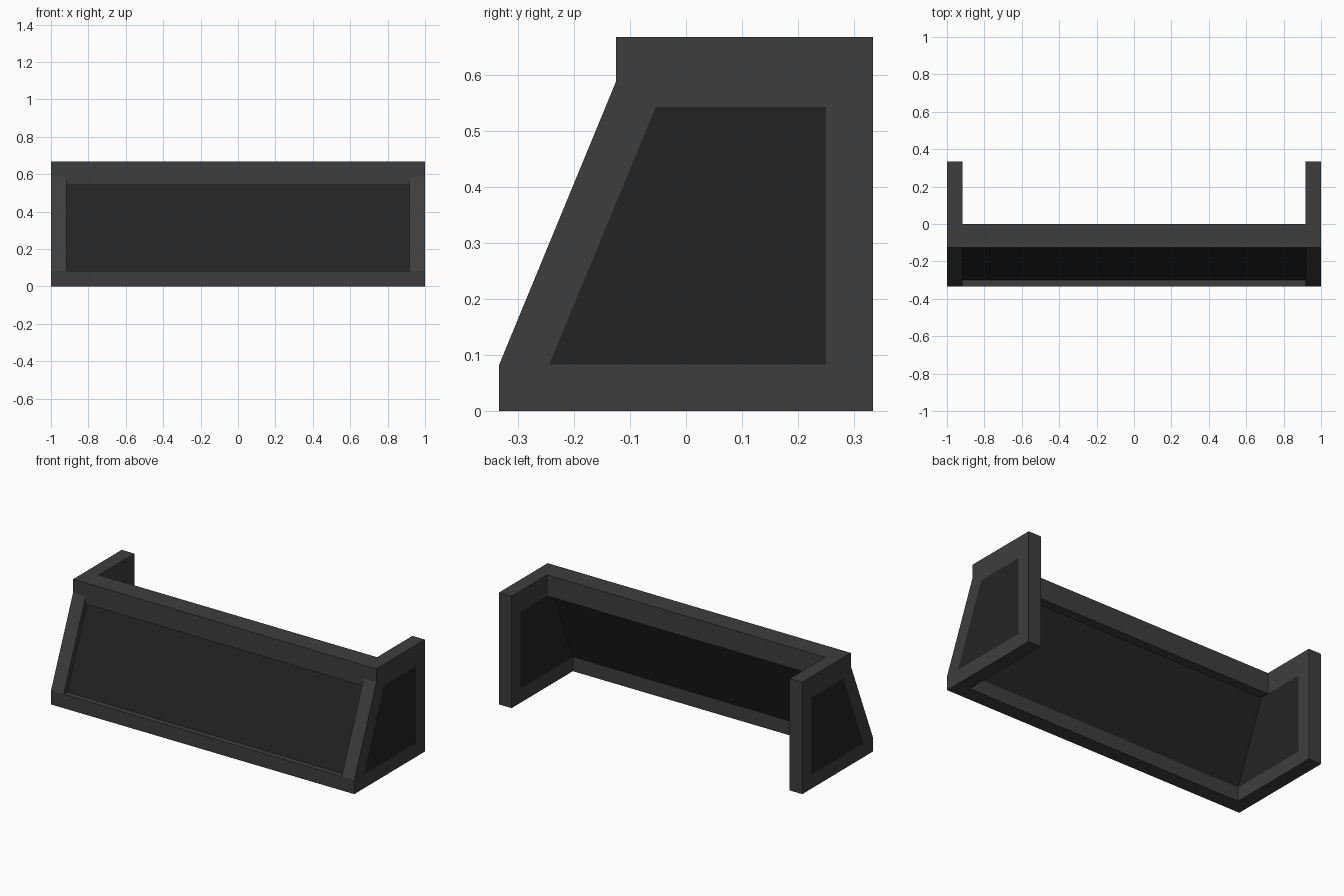
import bpy, bmesh

if "Cube" in bpy.data.objects:
    bpy.data.objects.remove(bpy.data.objects["Cube"])


def material(name, value):
    m = bpy.data.materials.new(name)
    m.diffuse_color = (value, value, value, 1)
    m.use_nodes = True
    m.node_tree.nodes["Principled BSDF"].inputs["Base Color"].default_value = m.diffuse_color
    return m


FRAME = material("charcoal_frame", 0.048)
PANEL = material("black_panel", 0.0175)
INNER_X, OUTER_X = 0.917, 1.0


def finish(name, bm, mats):
    bmesh.ops.recalc_face_normals(bm, faces=bm.faces)
    mesh = bpy.data.meshes.new(name)
    bm.to_mesh(mesh)
    bm.free()
    for m in mats:
        mesh.materials.append(m)
    obj = bpy.data.objects.new(name, mesh)
    bpy.context.collection.objects.link(obj)
    return obj


def prism(name, profile, mat):
    """Extrude a (y, z) profile along x between the two side walls."""
    bm = bmesh.new()
    face = bm.faces.new([bm.verts.new((-INNER_X, y, z)) for y, z in profile])
    ext = bmesh.ops.extrude_face_region(bm, geom=[face])["geom"]
    verts = [g for g in ext if isinstance(g, bmesh.types.BMVert)]
    bmesh.ops.translate(bm, verts=verts, vec=(2 * INNER_X, 0, 0))
    return finish(name, bm, [mat])


def box(name, y0, y1, z0, z1, mat):
    return prism(name, [(y0, z0), (y1, z0), (y1, z1), (y0, z1)], mat)


# Side wall outline and the dark panel framed inside it
OUTLINE = [(-0.333, 0), (0.333, 0), (0.333, 0.667),
           (-0.125, 0.667), (-0.125, 0.587), (-0.333, 0.083)]
INSET = [(-0.244, 0.083), (0.25, 0.083), (0.25, 0.542), (-0.054, 0.542)]
# Outline corner -> nearest inset corner
NEAREST = [0, 1, 2, 3, 3, 0]


def side_wall(name, sign):
    bm = bmesh.new()
    rims = []
    for x in (sign * INNER_X, sign * OUTER_X):
        out = [bm.verts.new((x, y, z)) for y, z in OUTLINE]
        ins = [bm.verts.new((x, y, z)) for y, z in INSET]
        bm.faces.new(ins).material_index = 1
        for i in range(6):
            j = (i + 1) % 6
            a, b = NEAREST[i], NEAREST[j]
            loop = [out[i], out[j], ins[b]]
            if a != b:
                loop.append(ins[a])
            bm.faces.new(loop)
        rims.append(out)
    for i in range(6):
        j = (i + 1) % 6
        bm.faces.new([rims[0][i], rims[0][j], rims[1][j], rims[1][i]])
    return finish(name, bm, [FRAME, PANEL])


side_wall("left_side_wall", -1)
side_wall("right_side_wall", 1)

# Long rails joining the side walls
box("counter_top_rail", -0.125, 0.0, 0.542, 0.667, FRAME)
box("bottom_rail", -0.333, -0.244, 0.0, 0.083, FRAME)

# Sloped front panel, set back from the frame
prism("front_panel", [(-0.30, 0.083), (-0.244, 0.083),
                      (-0.054, 0.542), (-0.11, 0.542)], PANEL)
